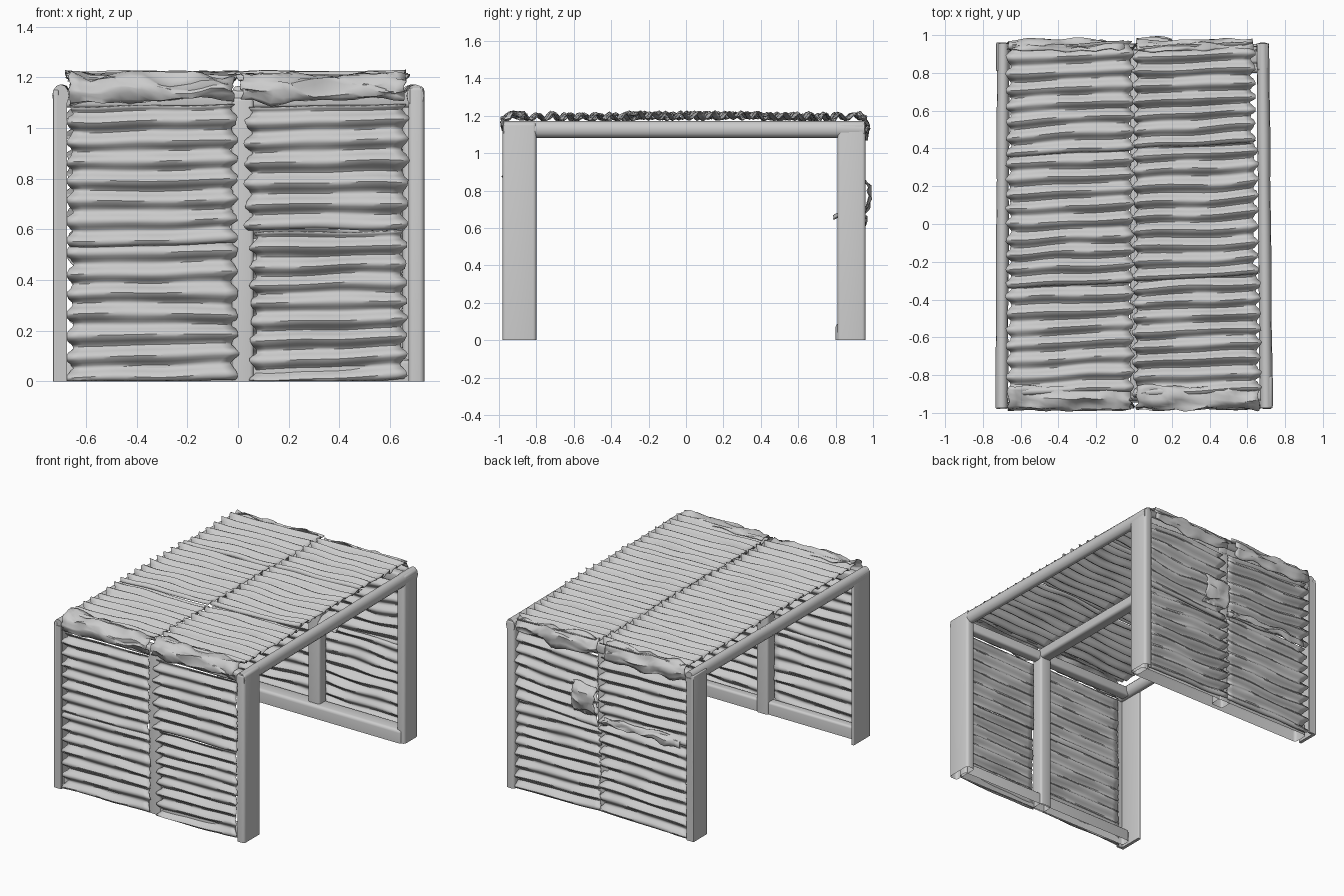
import bpy, bmesh, math, random
from mathutils import Vector, noise

if "Cube" in bpy.data.objects:
    bpy.data.objects.remove(bpy.data.objects["Cube"])

random.seed(7)


def finish(name, bm):
    bmesh.ops.recalc_face_normals(bm, faces=bm.faces)
    me = bpy.data.meshes.new(name)
    bm.to_mesh(me)
    bm.free()
    ob = bpy.data.objects.new(name, me)
    bpy.context.collection.objects.link(ob)
    return ob


def box(name, lo, hi, bevel=0.012, open_bottom=False):
    bm = bmesh.new()
    bmesh.ops.create_cube(bm, size=1)
    for v in bm.verts:
        v.co = Vector(lo[k] + (v.co[k] + .5) * (hi[k] - lo[k]) for k in range(3))
    # round only the edges that do not lie on the ground
    edges = [e for e in bm.edges if max(v.co.z for v in e.verts) > 0.001]
    if bevel:
        bmesh.ops.bevel(bm, geom=edges, offset=bevel, segments=3, profile=.5, affect='EDGES')
    if open_bottom:
        low = [f for f in bm.faces if all(v.co.z < .001 for v in f.verts)]
        bmesh.ops.delete(bm, geom=low, context='FACES_ONLY')
    return finish(name, bm)


def log(name, a, b, rx, rz):
    """Rounded rail between two points."""
    bm = bmesh.new()
    rings = []
    for k in range(9):
        c = Vector(a).lerp(Vector(b), k / 8)
        wob = 1 + .05 * math.sin(k * 2.3)
        rings.append([bm.verts.new((c.x + rx * wob * math.cos(q * math.tau / 12), c.y,
                                    c.z + rz * math.sin(q * math.tau / 12))) for q in range(12)])
    for r, s in zip(rings, rings[1:]):
        for q in range(12):
            bm.faces.new((r[q], r[q - 1], s[q - 1], s[q]))
    bm.faces.new(rings[0])
    bm.faces.new(rings[-1])
    return finish(name, bm)


def grid_surface(name, n, m, point, thick=.005):
    bm = bmesh.new()
    vs = [[bm.verts.new(point(i, j)) for j in range(m + 1)] for i in range(n + 1)]
    for i in range(n):
        for j in range(m):
            bm.faces.new((vs[i][j], vs[i][j + 1], vs[i + 1][j + 1], vs[i + 1][j]))
    ob = finish(name, bm)
    mod = ob.modifiers.new("thickness", 'SOLIDIFY')
    mod.thickness = thick
    mod.offset = 0
    return ob


def corrugated(name, x0, x1, s0, s1, place, tilt=0.0, off=0.0, amp=.017, pitch=.078):
    """Battered corrugated sheet with its ridges running along x."""
    ridges = max(1, round((s1 - s0) / pitch))
    n, m, seed = ridges * 8, 14, random.uniform(0, 50)
    ends = [[random.uniform(-.005, .005) for _ in range(2)] for _ in range(n + 1)]

    def point(i, j):
        p, t = i / 8 * math.tau, j / m
        zig = .014 * math.sin(p)
        x = (x0 - zig + ends[i][0]) * (1 - t) + (x1 + zig + ends[i][1]) * t
        s = s0 + (s1 - s0) * i / n
        w = noise.noise((x * 3.5, s * 5, seed))
        w2 = noise.noise((x * 5, s * 9, seed + 9))
        h = off + amp * (1 + .6 * w2) * math.sin(p) + .01 * w
        return place(x, s + tilt * (t - .5) + .015 * w, h)
    return grid_surface(name, n, m, point)


def crumpled(name, x0, x1, profile, rough=.02):
    """Bent end of a sheet swept along x from a (y, z) profile."""
    n, m, seed = (len(profile) - 1) * 3, 16, random.uniform(0, 50)

    def point(i, j):
        k = min(i // 3, len(profile) - 2)
        f = i / 3 - k
        y, z = [profile[k][c] * (1 - f) + profile[k + 1][c] * f for c in (0, 1)]
        x = x0 + (x1 - x0) * j / m + random.uniform(-.008, .008)
        d = noise.noise_vector((x * 9, i * .4, seed)) * rough
        return (x, y + d.y * .6, z + d.z)
    return grid_surface(name, n, m, point)


def front(x, s, h):
    return (x, -.95 - h, max(s, .003))


def back(x, s, h):
    return (x, .93 + h, max(s, .003))


def roof(x, s, h):
    return (x, s, 1.194 + h)


# corner posts: hollow ones on the right, thin angle posts on the left
for name, y0, y1, fl, dx in (("front", -.98, -.80, -.98, 0), ("back", .81, .96, .945, -.022)):
    box(name + "_right_post", (.672 + dx, y0, 0), (.735 + dx, y1, 1.165), .018, True)
    box(name + "_left_post", (-.73, y0, 0), (-.708, y1, 1.15), .006)
    box(name + "_left_post_flange", (-.728, fl, 0), (-.675, fl + .015, 1.13), 0)

# side beams along the eaves
log("right_eave_beam", (.70, -.975, 1.127), (.682, .955, 1.127), .034, .045)
log("left_eave_beam", (-.70, -.975, 1.127), (-.692, .955, 1.127), .033, .045)

# middle posts, ridge beam, cross rails
box("front_middle_post", (-.025, -.945, 0), (.062, -.86, 1.12), .015, True)
box("back_middle_post", (-.045, .83, 0), (.045, .915, 1.12), .015, True)
box("roof_middle_beam", (-.02, -.93, 1.09), (.06, .92, 1.165), .018)
box("front_top_rail", (-.69, -.935, 1.08), (.69, -.87, 1.15), .015)
box("back_top_rail", (-.69, .85, 1.08), (.69, .915, 1.15), .015)
box("front_bottom_rail", (-.69, -.935, 0), (.69, -.87, .085), .015, True)
box("back_bottom_rail", (-.69, .80, 0), (.69, .91, .09), .02, True)

# front wall sheets
corrugated("front_left_lower_sheet", -.665, -.012, .0, .57, front, .01)
corrugated("front_left_upper_sheet", -.665, -.015, .54, 1.085, front, .01, .006)
corrugated("front_right_lower_sheet", .06, .655, .0, .59, front, .012)
corrugated("front_right_upper_sheet", .04, .66, .60, 1.085, front, .012, .004)

# back wall sheets
corrugated("back_left_lower_sheet", -.66, -.005, .0, .64, back, .02)
corrugated("back_left_upper_sheet", -.665, -.005, .63, 1.09, back, -.02, .004)
corrugated("back_right_lower_sheet", .005, .66, .0, .62, back, -.02)
corrugated("back_right_upper_sheet", .03, .66, .60, 1.09, back, .03, -.004)

# torn and bent pieces on the back wall
crumpled("back_torn_flap", .02, .2, [(.94, .66), (.965, .70), (.985, .76), (.975, .82), (.94, .86)], .035)
crumpled("back_torn_edge", -.62, -.03, [(.94, .68), (.96, .655), (.955, .63)], .035)
crumpled("inner_torn_flap", .05, .2, [(.92, .72), (.85, .69), (.79, .66)], .02)

# roof sheets in overlapping rows, narrowing towards the back
for side, x0, x1, cuts in (("left", -.665, -.012, (-.88, -.31, .39, .95)),
                           ("right", .005, .645, (-.88, -.27, .43, .95))):
    for k in range(3):
        dx = (1 - k) * .015 if side == "right" else 0
        corrugated(f"roof_{side}_sheet_{k + 1}", x0, x1 + dx, cuts[k] - .015, cuts[k + 1], roof,
                   .03, .006 * (k % 2), .018)

# folded-down roof ends
for side, x0, x1 in (("left", -.665, -.02), ("right", .015, .66)):
    crumpled(f"roof_front_fold_{side}", x0, x1,
             [(-.86, 1.20), (-.93, 1.21), (-.975, 1.18), (-.985, 1.14), (-.96, 1.105)], .035)
    crumpled(f"roof_back_fold_{side}", x0, x1 - .03,
             [(.92, 1.20), (.95, 1.19), (.97, 1.15), (.96, 1.09)], .04)

# smooth shading with sharp creases
for ob in bpy.context.collection.objects:
    ob.select_set(True)
    bpy.context.view_layer.objects.active = ob
bpy.ops.object.shade_smooth_by_angle(angle=math.radians(50))
